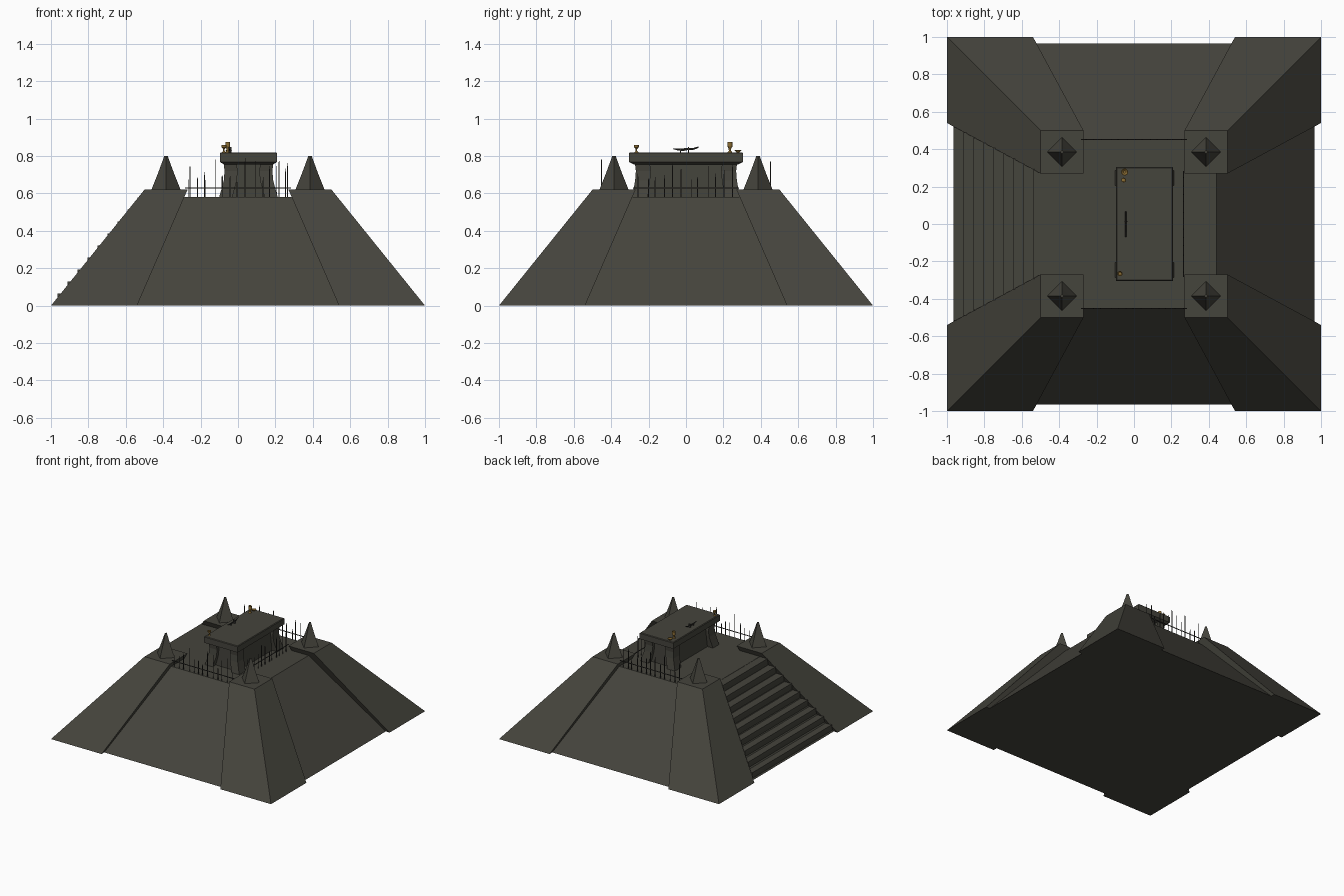
import bpy, bmesh, math, random
from mathutils import Vector

if "Cube" in bpy.data.objects:
    bpy.data.objects.remove(bpy.data.objects["Cube"])
random.seed(4)


def mat(name, rgb):
    m = bpy.data.materials.new(name)
    m.diffuse_color = (*rgb, 1)
    m.use_nodes = True
    m.node_tree.nodes["Principled BSDF"].inputs["Base Color"].default_value = m.diffuse_color
    return m


STONE = mat("dark stone", (0.060, 0.058, 0.046))
IRON = mat("dark iron", (0.035, 0.034, 0.03))
BRONZE = mat("bronze", (0.27, 0.16, 0.035))


def finish(name, bm, m):
    bmesh.ops.recalc_face_normals(bm, faces=bm.faces)
    me = bpy.data.meshes.new(name)
    bm.to_mesh(me)
    bm.free()
    me.materials.append(m)
    ob = bpy.data.objects.new(name, me)
    bpy.context.collection.objects.link(ob)
    return ob


def loft(name, rings, m):
    """Stack of rectangles (x0, x1, y0, y1, z), capped at both ends."""
    bm = bmesh.new()
    loops = [[bm.verts.new(p) for p in ((a, c, z), (b, c, z), (b, d, z), (a, d, z))]
             for a, b, c, d, z in rings]
    bm.faces.new(loops[0])
    bm.faces.new(loops[-1])
    for lo, hi in zip(loops, loops[1:]):
        for i in range(4):
            j = (i + 1) % 4
            bm.faces.new((lo[i], lo[j], hi[j], hi[i]))
    return finish(name, bm, m)


def lathe(name, x, y, profile, m, n=12):
    """Round vessel from (radius, z) points."""
    bm = bmesh.new()
    loops = [[bm.verts.new((x + r * math.cos(2 * math.pi * k / n),
                            y + r * math.sin(2 * math.pi * k / n), z))
              for k in range(n)] for r, z in profile]
    bm.faces.new(loops[0])
    bm.faces.new(loops[-1])
    for lo, hi in zip(loops, loops[1:]):
        for i in range(n):
            j = (i + 1) % n
            bm.faces.new((lo[i], lo[j], hi[j], hi[i]))
    return finish(name, bm, m)


# Sloped main body
loft("pyramid_body", [(-0.965, 0.965, -0.965, 0.965, 0),
                      (-0.47, 0.44, -0.455, 0.455, 0.58)], STONE)

# Stairs on the left, narrowing between the corner buttresses
N = 9
for i in range(N):
    z0, z1 = 0.0643 * i, 0.0643 * (i + 1)
    x = -0.965 + 0.0535 * i
    h0, h1 = 0.545 - 0.435 * z0, 0.545 - 0.435 * z1
    loft("stair_step", [(x + 0.012, x + 0.2, -h0, h0, z0),
                        (x, x + 0.2, -h1, h1, z1 - 0.02),
                        (x, x + 0.2, -h1, h1, z1)], STONE)

# Corner buttresses with four-sided spikes
for sx in (-1, 1):
    for sy in (-1, 1):
        loft("corner_buttress", [
            (sx * 0.54, sx, sy * 0.54, sy, 0),
            (sx * 0.27, sx * 0.5, sy * 0.27, sy * 0.5, 0.62)], STONE)
        lathe("corner_spike", sx * 0.385, sy * 0.385,
              [(0.08, 0.615), (0.042, 0.71), (0.009, 0.80)], STONE, 4)

# Altar: core, four flared legs, slab
CX = 0.056
loft("altar_core", [(-0.05, 0.165, -0.245, 0.245, 0.575),
                    (-0.05, 0.165, -0.245, 0.245, 0.78)], STONE)
for sx in (-1, 1):
    for sy in (-1, 1):
        rings = []
        for fx, fy, z in ((0.158, 0.288, 0.575), (0.148, 0.282, 0.61),
                          (0.132, 0.272, 0.67), (0.128, 0.268, 0.72),
                          (0.134, 0.274, 0.77)):
            rings.append((CX + sx * (fx - 0.07), CX + sx * fx,
                          sy * (fy - 0.08), sy * fy, z))
        loft("altar_leg", rings, STONE)
loft("altar_slab", [(-0.075, 0.187, -0.28, 0.28, 0.755),
                    (-0.097, 0.209, -0.304, 0.304, 0.768),
                    (-0.097, 0.209, -0.304, 0.304, 0.815),
                    (-0.092, 0.204, -0.299, 0.299, 0.82)], STONE)


# Fences of uneven thin stakes joined by a rail, on three sides
def fence(name, start, end, count):
    a, b = Vector(start), Vector(end)
    r = 0.0022
    for i in range(count):
        p = a.lerp(b, (i + 0.3 + 0.4 * random.random()) / count)
        top = random.uniform(0.66, 0.80)
        loft(name + "_stake", [(p.x - r, p.x + r, p.y - r, p.y + r, 0.56),
                               (p.x - r, p.x + r, p.y - r, p.y + r, top - 0.02),
                               (p.x - r / 4, p.x + r / 4, p.y - r / 4, p.y + r / 4, top)], IRON)
    loft(name + "_rail", [(a.x - r, b.x + r, a.y - r, b.y + r, z) for z in (0.626, 0.631)], IRON)


fence("front_fence", (-0.28, -0.452, 0), (0.28, -0.452, 0), 13)
fence("back_fence", (-0.28, 0.452, 0), (0.28, 0.452, 0), 13)
fence("right_fence", (0.264, -0.28, 0), (0.264, 0.28, 0), 12)

# Vessels on the altar
lathe("tall_cup", -0.055, 0.275 - 0.04, [(0.012, 0.82), (0.006, 0.828), (0.007, 0.84), (0.013, 0.85),
                                  (0.013, 0.876), (0.010, 0.876), (0.009, 0.852)], BRONZE)
lathe("small_dish", -0.05, 0.278, [(0.008, 0.82), (0.019, 0.832), (0.016, 0.832), (0.007, 0.824)], BRONZE)
lathe("goblet", -0.075, -0.265, [(0.010, 0.82), (0.004, 0.826), (0.004, 0.838), (0.012, 0.845),
                                 (0.014, 0.858), (0.011, 0.858), (0.008, 0.847)], BRONZE)

# Dagger lying along the altar: curved blade, guard, grip
bm = bmesh.new()
pts = [(-0.07, 0.838, 0.001), (-0.045, 0.835, 0.005), (-0.015, 0.834, 0.007),
       (0.012, 0.838, 0.006), (0.04, 0.838, 0.005), (0.068, 0.848, 0.004)]
rows = [[bm.verts.new((-0.044 + dx, y, z + dz)) for dx, dz in
         ((-0.003, 0), (0, -w), (0.003, 0), (0, w))] for y, z, w in pts]
bm.faces.new(rows[0])
bm.faces.new(rows[-1])
for lo, hi in zip(rows, rows[1:]):
    for i in range(4):
        j = (i + 1) % 4
        bm.faces.new((lo[i], lo[j], hi[j], hi[i]))
finish("dagger", bm, IRON)
loft("dagger_guard", [(-0.052, -0.036, 0.01, 0.016, 0.82), (-0.052, -0.036, 0.01, 0.016, 0.849)], IRON)
loft("dagger_rest", [(-0.049, -0.039, -0.032, -0.027, 0.82), (-0.049, -0.039, -0.032, -0.027, 0.834)], IRON)
